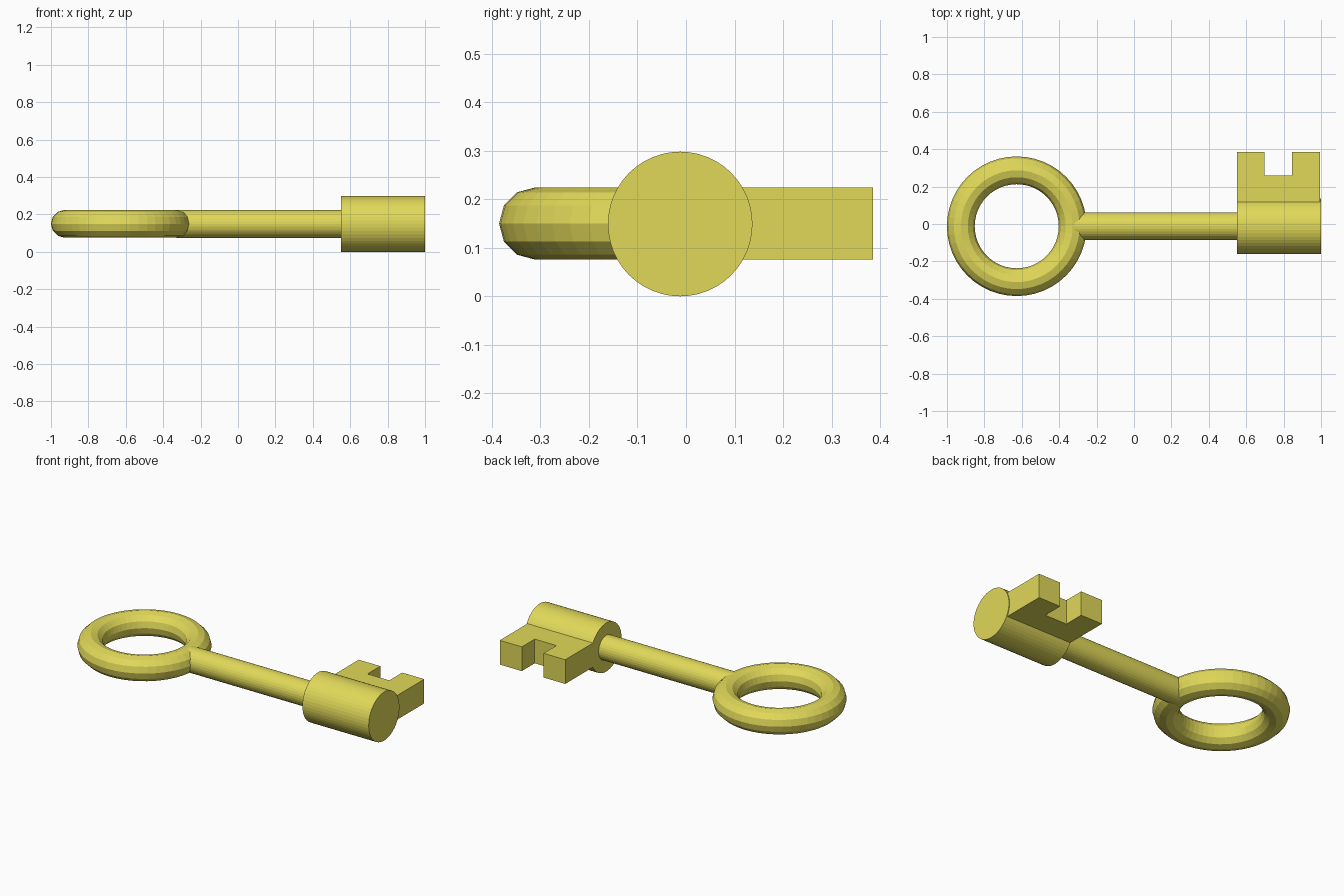
import bpy, bmesh
from math import pi

if "Cube" in bpy.data.objects:
    bpy.data.objects.remove(bpy.data.objects["Cube"])

YC, ZC, TUBE = -0.012, 0.149, 0.0743   # key axis and rod radius

brass = bpy.data.materials.new("brass")
brass.diffuse_color = (0.75, 0.69, 0.1, 1)
brass.use_nodes = True
brass.node_tree.nodes["Principled BSDF"].inputs["Base Color"].default_value = brass.diffuse_color


def finish(obj, name):
    obj.name = name
    obj.data.name = name
    obj.data.materials.append(brass)
    return obj


def rod(name, x0, x1, radius, sides):
    bpy.ops.mesh.primitive_cylinder_add(
        vertices=sides, radius=radius, depth=x1 - x0,
        location=((x0 + x1) / 2, YC, ZC), rotation=(0, pi / 2, 0))
    return finish(bpy.context.object, name)


# Ring handle
bpy.ops.mesh.primitive_torus_add(
    major_segments=48, minor_segments=12, major_radius=0.299,
    minor_radius=TUBE, location=(-0.627, YC, ZC + 0.001))
finish(bpy.context.object, "ring_handle")

# Shaft starts inside the ring tube and meets the barrel
rod("shaft", -0.33, 0.56, TUBE, 32)
rod("barrel", 0.55, 1.0, 0.149, 48)

# Notched bit: plan outline extruded upwards
outline = [(0.55, 0.11), (0.995, 0.11), (0.995, 0.385), (0.845, 0.385),
           (0.845, 0.26), (0.697, 0.26), (0.697, 0.385), (0.55, 0.385)]
bm = bmesh.new()
base = bm.faces.new([bm.verts.new((x, y, ZC - TUBE + 0.001)) for x, y in outline])
top = bmesh.ops.extrude_face_region(bm, geom=[base])["geom"]
bmesh.ops.translate(bm, vec=(0, 0, 2 * TUBE),
                    verts=[g for g in top if isinstance(g, bmesh.types.BMVert)])
bmesh.ops.recalc_face_normals(bm, faces=bm.faces)
mesh = bpy.data.meshes.new("notched_bit")
bm.to_mesh(mesh)
bm.free()
bit = bpy.data.objects.new("notched_bit", mesh)
bpy.context.collection.objects.link(bit)
finish(bit, "notched_bit")
